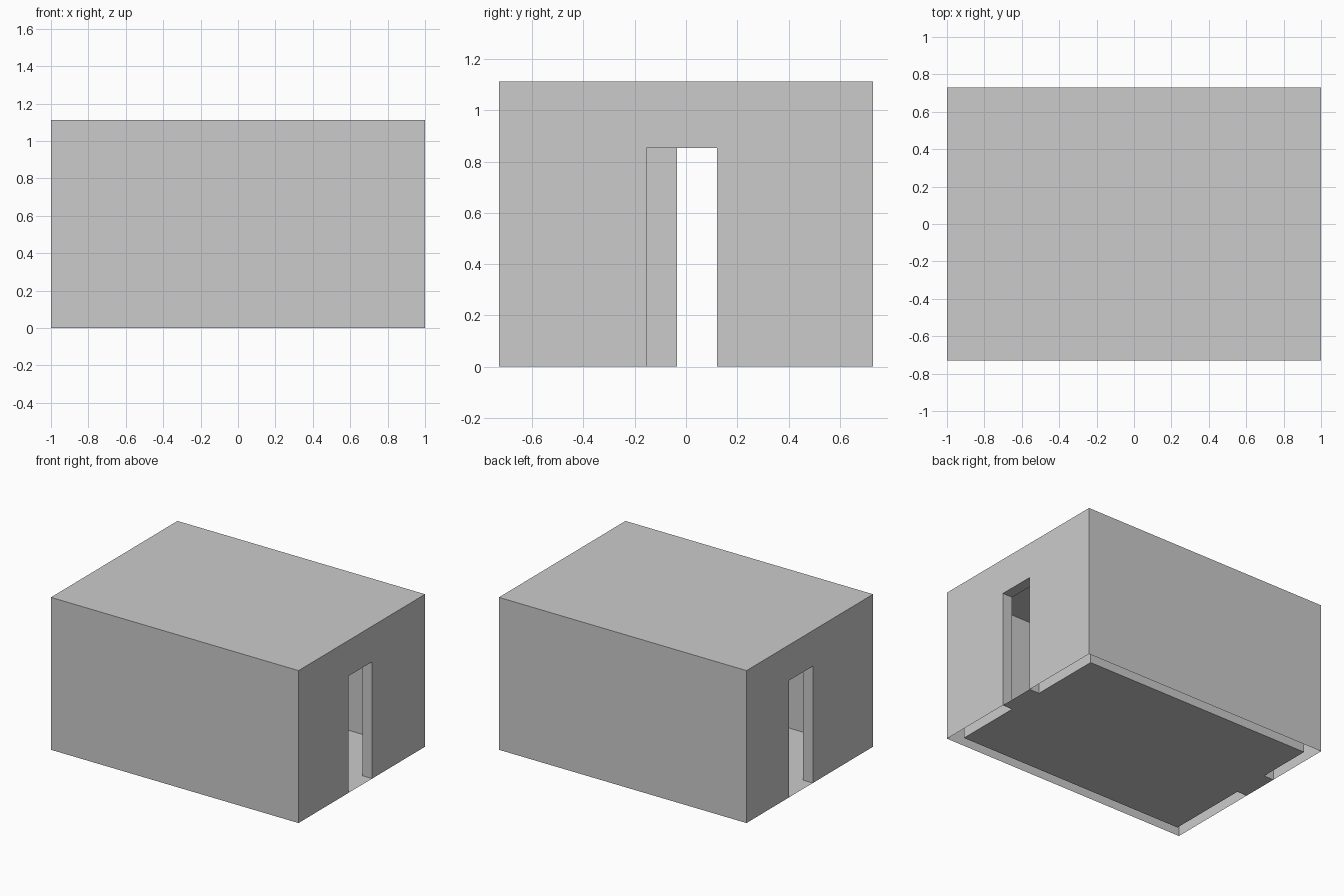
import bpy
import bmesh

if "Cube" in bpy.data.objects:
    bpy.data.objects.remove(bpy.data.objects["Cube"])

W, D, H = 1.0, 0.73, 1.113      # half length, half depth, height
T = 0.08                        # wall thickness
CEIL = 1.09                     # inner ceiling height
DOOR_H = 0.853
DOORS = {1: (-0.155, 0.12), -1: (-0.035, 0.24)}   # y range per end wall


def make_object(name, faces):
    """Mesh from a list of polygons, welded, with consistent normals."""
    bm = bmesh.new()
    for pts in faces:
        bm.faces.new([bm.verts.new(p) for p in pts])
    bmesh.ops.remove_doubles(bm, verts=bm.verts, dist=1e-5)
    bmesh.ops.recalc_face_normals(bm, faces=bm.faces)
    mesh = bpy.data.meshes.new(name)
    bm.to_mesh(mesh)
    bm.free()
    obj = bpy.data.objects.new(name, mesh)
    bpy.context.collection.objects.link(obj)
    return obj


def flat(x0, x1, y0, y1, z):
    return [(x0, y0, z), (x1, y0, z), (x1, y1, z), (x0, y1, z)]


def shell(w, d, h):
    """Four walls and a top, with a doorway in each end wall."""
    faces = [flat(-w, w, -d, d, h)]
    for s in (-1, 1):
        faces.append([(-w, s * d, 0), (w, s * d, 0), (w, s * d, h), (-w, s * d, h)])
        a, b = DOORS[s]
        outline = [(-d, 0), (a, 0), (a, DOOR_H), (b, DOOR_H),
                   (b, 0), (d, 0), (d, h), (-d, h)]
        faces.append([(s * w, y, z) for y, z in outline])
    return faces


# Hollow walls and roof: outer skin, inner skin and door reveals
faces = shell(W, D, H) + shell(W - T, D - T, CEIL)
floor = [flat(-W + T, W - T, -D + T, D - T, 0)]
for s, (a, b) in DOORS.items():
    xi, xo = s * (W - T), s * W
    faces.append(flat(xi, xo, a, b, DOOR_H))
    for y in (a, b):
        faces.append([(xi, y, 0), (xo, y, 0), (xo, y, DOOR_H), (xi, y, DOOR_H)])
    floor.append(flat(min(xi, xo), max(xi, xo), a, b, 0))
make_object("walls_and_roof", faces)

# Floor with thresholds running through both doorways
make_object("floor", floor)
